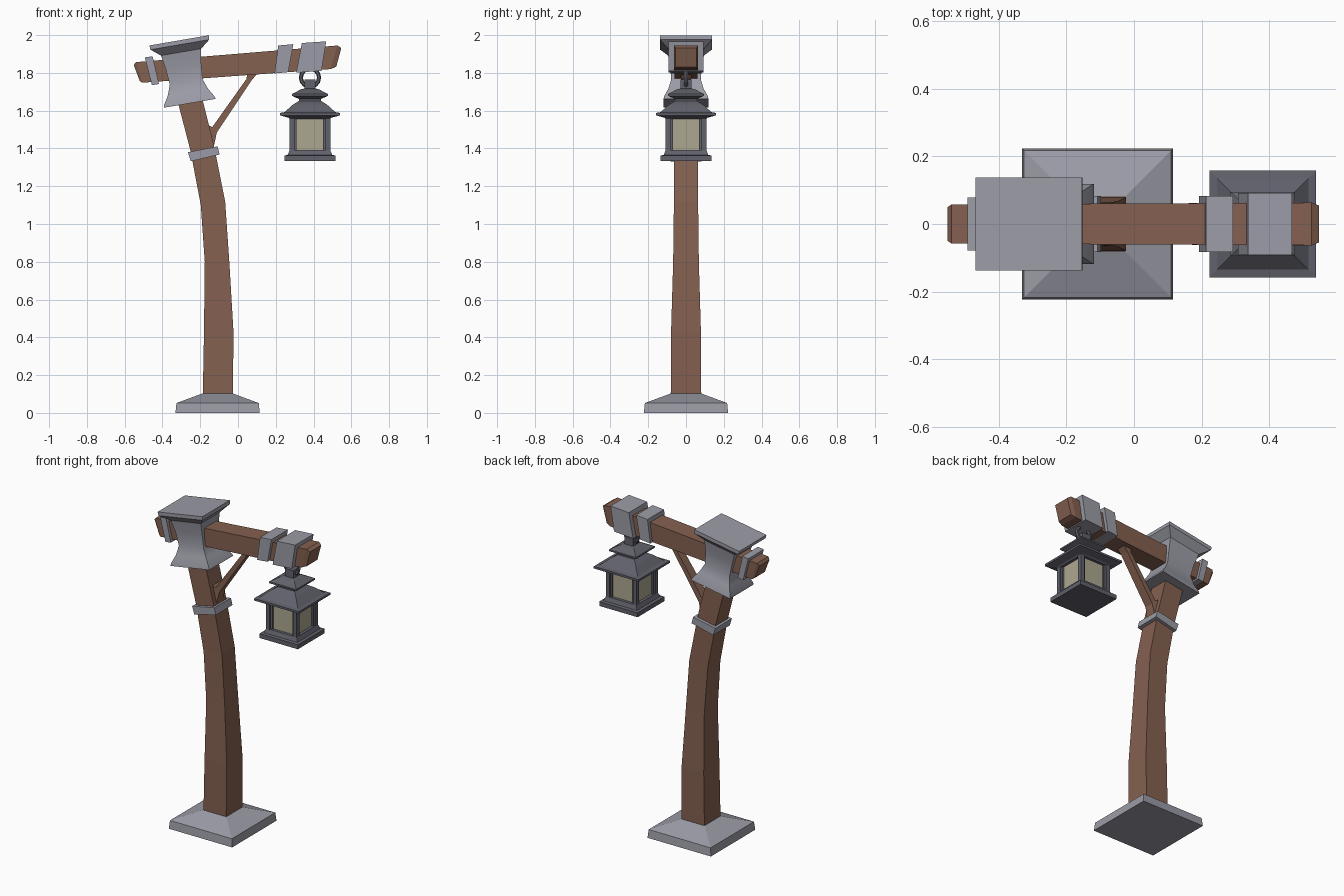
import bpy, math
from mathutils import Vector
import bmesh

if "Cube" in bpy.data.objects:
    bpy.data.objects.remove(bpy.data.objects["Cube"])


def material(name, rgb):
    m = bpy.data.materials.new(name)
    m.diffuse_color = (*rgb, 1)
    m.use_nodes = True
    m.node_tree.nodes["Principled BSDF"].inputs["Base Color"].default_value = m.diffuse_color
    return m


WOOD = material("wood", (0.23, 0.118, 0.08))
STONE = material("stone", (0.33, 0.33, 0.385))
IRON = material("iron", (0.12, 0.12, 0.15))
GLASS = material("glass", (0.42, 0.39, 0.28))


def loft(name, sections, mat, smooth=None):
    """Skin rectangular sections; each is (xa, za, xb, zb, half_depth)."""
    bm = bmesh.new()
    rings = [[bm.verts.new(p) for p in ((xa, -h, za), (xb, -h, zb), (xb, h, zb), (xa, h, za))]
             for xa, za, xb, zb, h in sections]
    for a, b in zip(rings, rings[1:]):
        for i in range(4):
            j = (i + 1) % 4
            bm.faces.new((a[i], a[j], b[j], b[i]))
    bm.faces.new(rings[0])
    bm.faces.new(rings[-1])
    bmesh.ops.recalc_face_normals(bm, faces=bm.faces)
    me = bpy.data.meshes.new(name)
    bm.to_mesh(me)
    bm.free()
    me.materials.append(mat)
    ob = bpy.data.objects.new(name, me)
    bpy.context.collection.objects.link(ob)
    if smooth:
        bpy.context.view_layer.objects.active = ob
        ob.select_set(True)
        bpy.ops.object.shade_smooth_by_angle(angle=math.radians(smooth))
        ob.select_set(False)
    return ob


def square_stack(name, cx, profile, mat):
    """Square tower from (half_width, z) pairs."""
    return loft(name, [(cx - w, z, cx + w, z, w) for w, z in profile], mat)


def box(name, x, y, z0, z1, half, mat):
    ob = loft(name, [(-half, z0, half, z0, half), (-half, z1, half, z1, half)], mat)
    ob.location = (x, y, 0)
    return ob


# Stone footing
square_stack("footing", -0.108, [(0.223, 0), (0.218, 0.052), (0.08, 0.103)], STONE)

# Curved wooden post
loft("post", [
    (-0.187, 0.06, -0.027, 0.06, 0.081),
    (-0.180, 0.43, -0.024, 0.43, 0.079),
    (-0.176, 0.80, -0.046, 0.80, 0.068),
    (-0.197, 1.10, -0.068, 1.12, 0.064),
    (-0.252, 1.39, -0.128, 1.42, 0.063),
    (-0.325, 1.67, -0.198, 1.70, 0.062)], WOOD)

# Collar around the post
loft("post_collar", [
    (-0.250, 1.332, -0.097, 1.368, 0.083),
    (-0.265, 1.380, -0.108, 1.411, 0.083)], STONE)

# Cross beam with chamfered ends
loft("beam", [
    (-0.520, 1.757, -0.552, 1.842, 0.050),
    (-0.507, 1.748, -0.540, 1.857, 0.058),
    (0.490, 1.820, 0.526, 1.945, 0.063),
    (0.520, 1.832, 0.547, 1.932, 0.055)], WOOD)

# Bands wrapped round the beam
for name, lo_a, lo_b, hi_a, hi_b, h in (
        ("rear_band", (-0.456, 1.735), (-0.418, 1.741), (-0.493, 1.882), (-0.452, 1.888), 0.078),
        ("middle_band", (0.193, 1.797), (0.266, 1.804), (0.213, 1.945), (0.293, 1.952), 0.083),
        ("front_band", (0.308, 1.801), (0.442, 1.811), (0.338, 1.958), (0.467, 1.967), 0.092)):
    loft(name, [(*lo_a, *lo_b, h), (*hi_a, *hi_b, h)], STONE)

# Diagonal brace
loft("brace", [
    (-0.165, 1.53, -0.128, 1.41, 0.034),
    (-0.137, 1.512, -0.112, 1.485, 0.03),
    (0.045, 1.768, 0.075, 1.765, 0.027),
    (0.050, 1.81, 0.118, 1.812, 0.032)], WOOD)

# Tilted waisted cap where the post meets the beam
origin = Vector((-0.255, 1.639))
tilt = math.radians(9.7)
up = Vector((-math.sin(tilt), math.cos(tilt)))
side = Vector((math.cos(tilt), math.sin(tilt)))
cap = []
for s, hx, hy in ((0, 0.139, 0.119), (0.015, 0.135, 0.116), (0.06, 0.108, 0.093),
                  (0.115, 0.088, 0.078), (0.20, 0.095, 0.082), (0.275, 0.108, 0.095),
                  (0.315, 0.158, 0.137), (0.338, 0.16, 0.137)):
    a = origin + up * s - side * hx
    b = origin + up * s + side * hx
    cap.append((*a, *b, hy))
loft("cap", cap, STONE, 30)

# Lantern
LX = 0.381
square_stack("lantern_base", LX, [(0.135, 1.334), (0.135, 1.362), (0.118, 1.366), (0.107, 1.392)], IRON)
box("lantern_glass", LX, 0, 1.38, 1.57, 0.088, GLASS)
for sx in (-1, 1):
    for sy in (-1, 1):
        box("lantern_corner", LX + sx * 0.095, sy * 0.095, 1.37, 1.575, 0.013, IRON)
        box("lantern_inner_frame", LX + sx * 0.084, sy * 0.084, 1.37, 1.575, 0.014, IRON)
square_stack("lantern_roof", LX, [
    (0.105, 1.555), (0.112, 1.562), (0.158, 1.575), (0.158, 1.588), (0.135, 1.592),
    (0.098, 1.625), (0.09, 1.632), (0.058, 1.652), (0.058, 1.662), (0.095, 1.678),
    (0.095, 1.688), (0.048, 1.713), (0.03, 1.717), (0.03, 1.765)], IRON)

# Hanging ring
bpy.ops.mesh.primitive_torus_add(major_radius=0.048, minor_radius=0.011, major_segments=14,
                                 minor_segments=6, location=(LX, 0, 1.775),
                                 rotation=(math.pi / 2, 0, 0))
ring = bpy.context.object
ring.name = "hanging_ring"
ring.data.materials.append(IRON)
